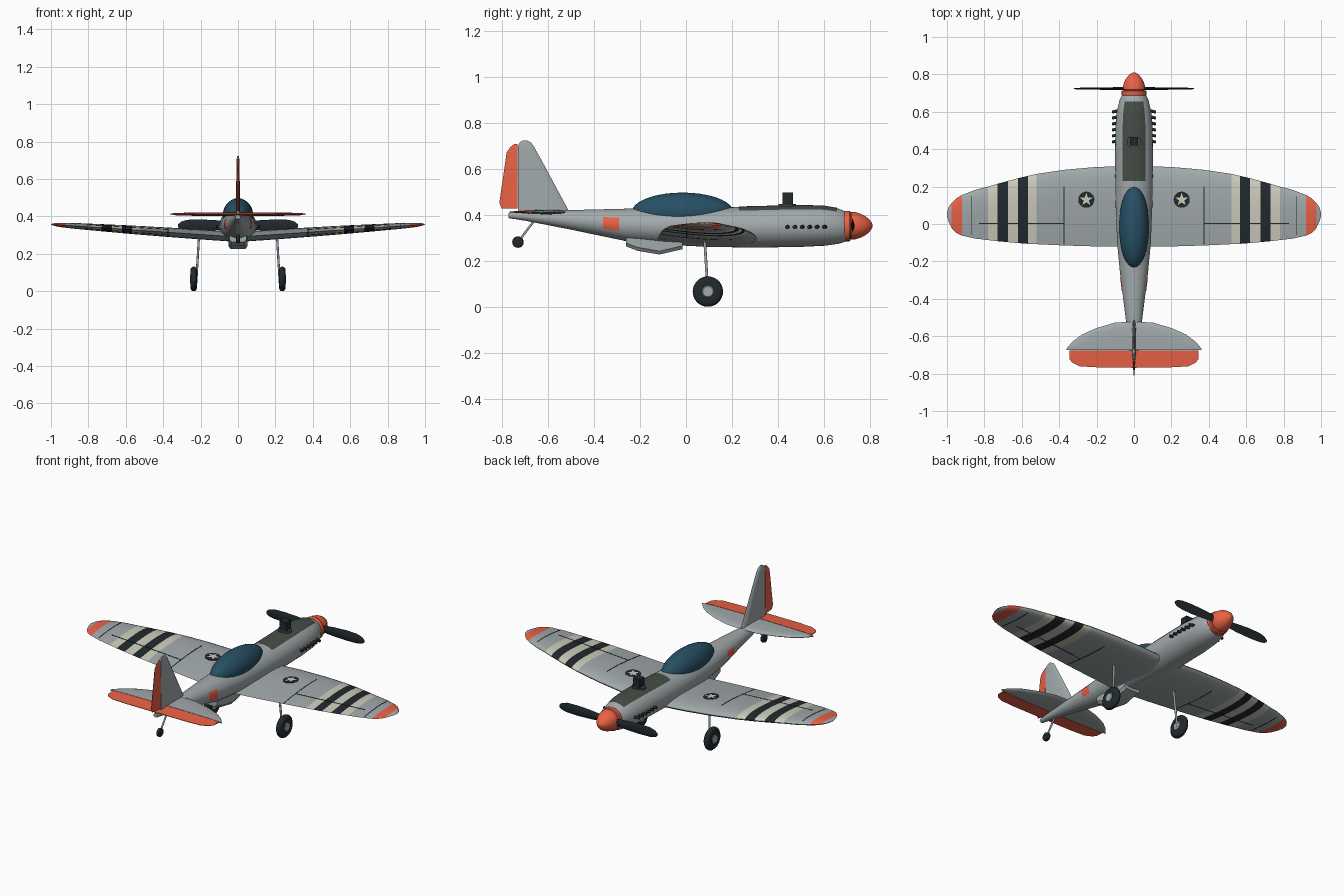
import bpy, bmesh, math
from math import sin, cos, pi, sqrt
from mathutils import Vector, Matrix

if "Cube" in bpy.data.objects:
    bpy.data.objects.remove(bpy.data.objects["Cube"])


def material(name, *rgb):
    m = bpy.data.materials.new(name)
    m.diffuse_color = (*rgb, 1)
    m.use_nodes = True
    m.node_tree.nodes["Principled BSDF"].inputs["Base Color"].default_value = m.diffuse_color
    return m


GREY = material("grey", .36, .40, .41)
RED = material("red", .83, .12, .06)
DARK = material("dark", .015, .022, .026)
CREAM = material("cream", .60, .60, .50)
GLASS = material("glass", .02, .08, .13)
OLIVE = material("olive", .06, .075, .06)


def finish(name, bm, mat, angle=35):
    bmesh.ops.recalc_face_normals(bm, faces=bm.faces)
    me = bpy.data.meshes.new(name)
    bm.to_mesh(me)
    bm.free()
    me.materials.append(mat)
    me.shade_smooth()
    me.set_sharp_from_angle(angle=math.radians(angle))
    ob = bpy.data.objects.new(name, me)
    bpy.context.collection.objects.link(ob)
    return ob


def skin(name, rings, mat=GREY, closed=True, angle=35):
    """Join a row of point rings with quads; closed rings get end caps."""
    bm = bmesh.new()
    vs = [[bm.verts.new(p) for p in r] for r in rings]
    n = len(rings[0])
    for a, b in zip(vs, vs[1:]):
        for i in range(n if closed else n - 1):
            j = (i + 1) % n
            bm.faces.new((a[i], a[j], b[j], b[i]))
    if closed:
        bm.faces.new(vs[0])
        bm.faces.new(vs[-1])
    return finish(name, bm, mat, angle)


def lathe(name, centre, axis, profile, mat, n=28):
    q = Vector(axis).to_track_quat('Z', 'Y')
    skin(name, [[Vector(centre) + q @ Vector((r * cos(2 * pi * i / n), r * sin(2 * pi * i / n), h))
                 for i in range(n)] for h, r in profile], mat)


def rod(name, p, q, r, mat=GREY, n=12):
    d = Vector(q) - Vector(p)
    lathe(name, p, d, [(0, r), (d.length, r)], mat, n)


def box(name, centre, size, mat):
    bm = bmesh.new()
    bmesh.ops.create_cube(bm, size=1, matrix=Matrix.Translation(centre) @ Matrix.Diagonal((*size, 1)))
    finish(name, bm, mat)


def mirrored(sections):
    return [(-s[0], *s[1:]) for s in reversed(sections) if s[0] > 0] + sections


def loft(name, sections, profile, place, mat=GREY):
    """sections: (span, leading, trailing, half thickness); profile: (chord fraction, height)."""
    rings = []
    for s, le, te, t in sections:
        up = [place(s, le + (te - le) * c, h * t) for c, h in profile]
        low = [place(s, le + (te - le) * c, -h * t) for c, h in reversed(profile) if h > 0]
        rings.append(up + low)
    return skin(name, rings, mat)


def interp(table, x):
    for a, b in zip(table, table[1:]):
        if min(a[0], b[0]) <= x <= max(a[0], b[0]):
            f = (x - a[0]) / (b[0] - a[0])
            return [u + (v - u) * f for u, v in zip(a, b)]


# Fuselage: y, half width, bottom z, top z
BODY = [(.69, .064, .282, .414), (.665, .077, .274, .426), (.6, .092, .265, .437), (.5, .1, .26, .44),
        (.3, .101, .257, .435), (.1, .098, .26, .43), (-.1, .09, .27, .428), (-.26, .075, .285, .426),
        (-.5, .045, .335, .42), (-.7, .022, .374, .413), (-.77, .014, .385, .408)]


def body_point(y, a, out=0):
    _, w, lo, hi = interp(BODY, y)
    return ((w + out) * sin(a), y, (lo + hi) / 2 + ((hi - lo) / 2 + out) * cos(a))


def patch(name, y0, y1, a0, a1, mat, rows=16, cols=10):
    skin(name, [[body_point(y0 + (y1 - y0) * i / rows, a0 + (a1 - a0) * j / cols, .0025)
                 for j in range(cols + 1)] for i in range(rows + 1)], mat, closed=False)


skin("fuselage", [[body_point(s[0], 2 * pi * i / 40) for i in range(40)] for s in BODY])
patch("antiglare_panel", .23, .655, -.65, .65, OLIVE)
for side in (-1, 1):
    patch("side_marking", -.36, -.29, side * (pi / 2 - .42), side * (pi / 2 + .42), RED)

# Canopy
bm = bmesh.new()
bmesh.ops.create_uvsphere(bm, u_segments=32, v_segments=18, radius=1,
                          matrix=Matrix.Translation((0, -.015, .412)) @ Matrix.Diagonal((.08, .22, .084, 1)))
finish("canopy", bm, GLASS)

# Spinner and propeller
lathe("spinner_ring", (0, 0, .35), (0, 1, 0), [(.685, .064), (.69, .066), (.71, .066), (.715, .062)], RED)
lathe("spinner", (0, 0, .352), (0, 1, 0), [(.71, .05), (.718, .06), (.735, .059), (.757, .053), (.78, .041),
                                          (.797, .027), (.807, .013), (.811, .001)], RED)
loft("propeller", mirrored([(0, .37, .334, .008), (.06, .374, .331, .008), (.12, .38, .326, .007),
                            (.2, .384, .323, .006), (.27, .382, .325, .005), (.305, .372, .332, .004),
                            (.32, .358, .342, .003)]),
     [(0, 0), (.25, .8), (.5, 1), (.75, .8), (1, 0)], lambda s, c, h: (s, .724 + h, c), DARK)

# Main wing: x, leading y, trailing y
WING = [(0, .31, -.12), (.2, .305, -.12), (.37, .29, -.115), (.52, .268, -.108), (.567, .257, -.106),
        (.62, .245, -.102), (.675, .23, -.097), (.73, .215, -.092), (.78, .2, -.086), (.85, .182, -.078),
        (.92, .155, -.062), (.95, .137, -.048), (.975, .113, -.022), (.992, .088, .015), (1, .06, .042)]


def foil(c):
    return max(0, 10 * (.2969 * sqrt(c) - .126 * c - .3516 * c**2 + .2843 * c**3 - .1036 * c**4))


def wing_mid(x):
    return .29 + .068 * abs(x)


def wing_half(x, y):
    _, le, te = interp(WING, abs(x))
    return .0625 * (le - te) * foil(min(1, max(0, (le - y) / (le - te))))


wing = loft("wing", mirrored([(x, le, te, .0625 * (le - te)) for x, le, te in WING]),
            [(c, foil(c)) for c in (0, .015, .05, .11, .2, .32, .46, .62, .78, .9, 1)],
            lambda s, c, h: (s, c, wing_mid(s) + h))
for m in (CREAM, DARK, RED):
    wing.data.materials.append(m)
# Stripe bands and coloured tips
BANDS = [(.52, .567, 1), (.567, .62, 2), (.62, .675, 1), (.675, .73, 2), (.73, .78, 1), (.92, .975, 3)]
for f in wing.data.polygons:
    for a, b, slot in BANDS:
        if a < abs(f.center.x) < b:
            f.material_index = slot


def seam(name, p, q, n=10, w=.0022):
    """Thin panel line running through the wing, just proud of both faces."""
    p, q = Vector(p), Vector(q)
    d = (q - p).normalized() * w
    rings = []
    for i in range(n + 1):
        c = p.lerp(q, i / n)
        h = wing_half(c.x, c.y) + .0012
        a, b = (c.x - d.y, c.y + d.x), (c.x + d.y, c.y - d.x)
        rings.append([(*a, wing_mid(c.x) + h), (*b, wing_mid(c.x) + h),
                      (*b, wing_mid(c.x) - h), (*a, wing_mid(c.x) - h)])
    skin(name, rings, DARK)


for side in (-1, 1):
    seam("aileron_hinge", (side * .375, .003), (side * .83, .003))
    seam("flap_seam", (side * .375, .2), (side * .375, -.11))
    seam("tip_seam", (side * .87, .15), (side * .87, -.06))
    # Round wing marking with star
    tilt = Vector((-side * .068, 0, 1)).normalized()
    spot = Vector((side * .255, .13, wing_mid(.255) + wing_half(.255, .13)))
    lathe("wing_roundel", spot, tilt, [(-.004, .043), (.0012, .043)], DARK, 32)
    bm = bmesh.new()
    star = []
    for i in range(10):
        r = .036 if i % 2 == 0 else .0145
        x, y = r * sin(pi * i / 5), r * cos(pi * i / 5)
        star.append(bm.verts.new(spot + Vector((x, y, .0025 + x * side * .068))))
    bm.faces.new(star)
    finish("wing_star", bm, CREAM)

# Tail surfaces
BLUNT = [(0, 0), (.06, .55), (.22, .9), (.6, 1), (1, .8)]
WEDGE = [(0, .8), (1, .15)]
flat = lambda s, c, h: (s, c, .412 + h)
upright = lambda s, c, h: (h, c, s)
loft("tailplane", mirrored([(0, -.522, -.673, .011), (.1, -.527, -.673, .01), (.2, -.556, -.673, .009),
                            (.28, -.592, -.673, .008), (.33, -.63, -.673, .006), (.362, -.668, -.673, .004)]),
     BLUNT, flat)
loft("elevator", mirrored([(0, -.676, -.766, .011), (.2, -.676, -.766, .009), (.29, -.676, -.761, .008),
                           (.33, -.676, -.742, .006), (.345, -.676, -.722, .005)]), WEDGE, flat, RED)
loft("fin", [(.4, -.5, -.729, .011), (.63, -.624, -.729, .009), (.7, -.663, -.729, .008),
             (.715, -.676, -.722, .006), (.723, -.692, -.708, .004)], BLUNT, upright)
loft("rudder", [(.426, -.732, -.8, .01), (.45, -.732, -.811, .01), (.672, -.732, -.779, .008),
                (.695, -.732, -.762, .007), (.708, -.732, -.744, .005)], WEDGE, upright, RED)

# Belly scoop: y, half width, bottom z
skin("belly_scoop", [[(w, y, .3), (w, y, z + .015), (w - .012, y, z), (-w + .012, y, z), (-w, y, z + .015), (-w, y, .3)]
                     for y, w, z in [(-.26, .045, .262), (-.21, .05, .243), (-.115, .052, .227), (-.015, .052, .25)]])

# Engine cylinder on the cowling
lathe("engine_base", (0, .44, 0), (0, 0, 1), [(.42, .038), (.447, .038)], OLIVE)
box("engine_head", (0, .442, .463), (.044, .044, .066), DARK)

TYRE = [(-.017, .03), (-.018, .045), (-.015, .057), (-.008, .064), (0, .066),
        (.008, .064), (.015, .057), (.018, .045), (.017, .03)]
for side in (-1, 1):
    # Exhaust stubs
    for i in range(6):
        y = .442 + i * .032
        rod("exhaust_stub", (side * .075, y + .006, .348), (side * .117, y - .004, .346), .008, DARK)
    # Main landing gear
    hub = (side * .237, .095, .066)
    rod("gear_strut", (side * .208, .08, .305), (side * .222, .095, .066), .006)
    rod("gear_axle", (side * .216, .095, .066), hub, .007)
    lathe("main_tyre", hub, (1, 0, 0), TYRE, DARK)
    lathe("wheel_hub", hub, (1, 0, 0), [(-.02, .022), (-.017, .026), (.017, .026), (.02, .022)], GREY)

# Tail wheel
rod("tail_strut", (0, -.655, .38), (0, -.73, .281), .005)
lathe("tail_tyre", (0, -.73, .281), (1, 0, 0), [(-.011, .017), (-.008, .023), (0, .025), (.008, .023), (.011, .017)], DARK)
